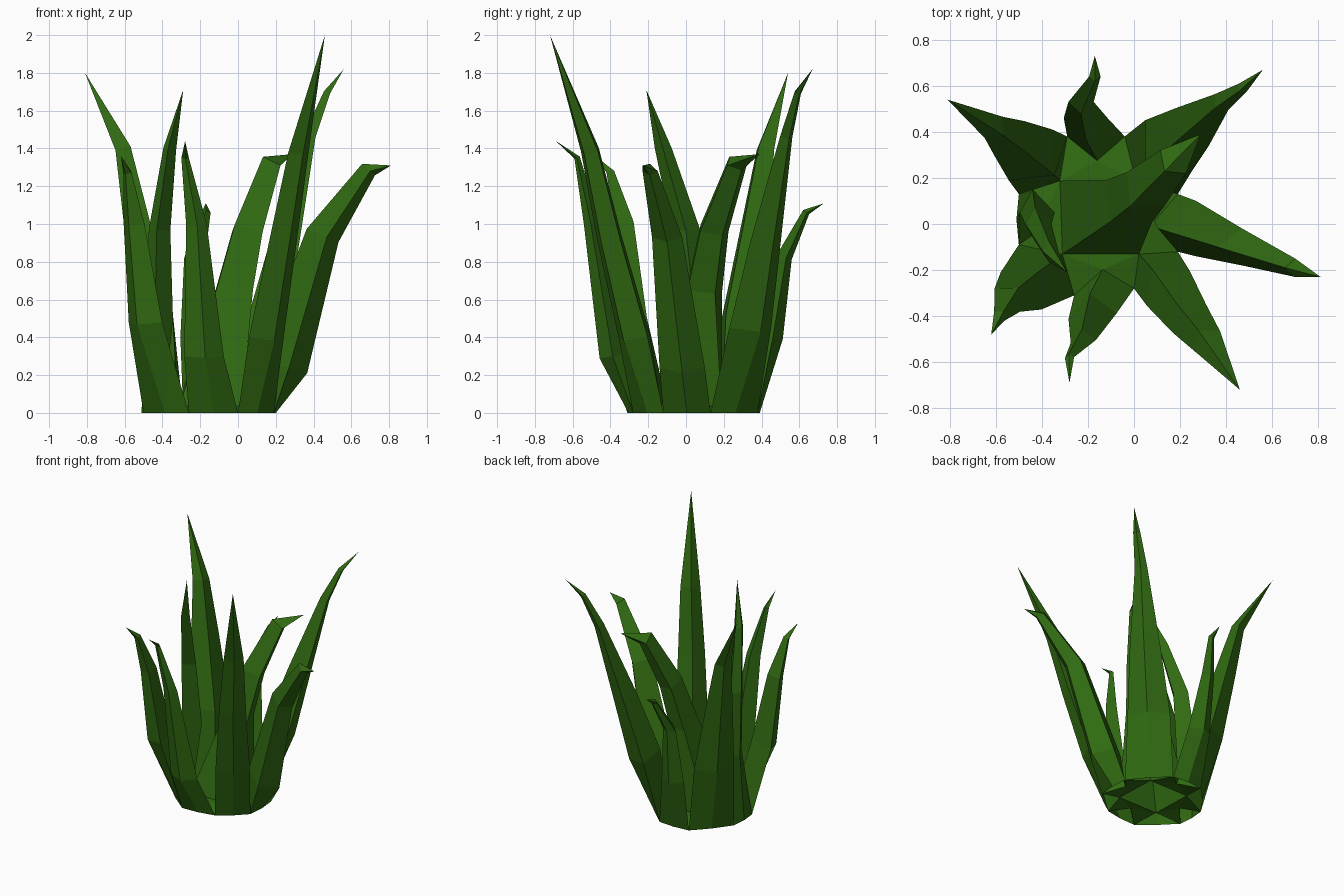
import bpy
import bmesh
from mathutils import Vector

default_cube = bpy.data.objects.get("Cube")
if default_cube:
    bpy.data.objects.remove(default_cube, do_unlink=True)

# One flat leaf colour
green = bpy.data.materials.new("leaf_green")
green.use_nodes = True
LEAF = (0.03, 0.145, 0.006, 1.0)
green.diffuse_color = LEAF
green.node_tree.nodes["Principled BSDF"].inputs["Base Color"].default_value = LEAF

CENTRE = Vector((-0.15, 0.03, 0.12))
INNER_DEPTH = 0.48
OUTER_DEPTH = 0.28


def finish(bm, name):
    """Turn a bmesh into a flat-shaded green object."""
    bmesh.ops.recalc_face_normals(bm, faces=bm.faces)
    mesh = bpy.data.meshes.new(name)
    bm.to_mesh(mesh)
    bm.free()
    mesh.materials.append(green)
    obj = bpy.data.objects.new(name, mesh)
    bpy.context.collection.objects.link(obj)


def blade(name, root, stations, tip, depth=1.0):
    """Loft from a four-point root through diamond sections (x, y, z, width) to a tip."""
    bm = bmesh.new()
    side = root[0] - root[2]
    side.z = 0
    side.normalize()
    outward = Vector((side.y, -side.x, 0))
    base = (root[0] + root[2]) / 2
    points = [base] + [Vector(s[:3]) for s in stations] + [Vector(tip)]
    rings = [[bm.verts.new(p) for p in root]]
    for i, station in enumerate(stations, start=1):
        width = station[3]
        normal = side.cross(points[i + 1] - points[i - 1]).normalized()
        if normal.dot(outward) < 0:
            normal.negate()
        section = (side * width / 2, normal * width * OUTER_DEPTH * depth,
                   -side * width / 2, -normal * width * INNER_DEPTH * depth)
        rings.append([bm.verts.new(points[i] + offset) for offset in section])
    end = bm.verts.new(tip)
    for i in range(4):
        j = (i + 1) % 4
        for lower, upper in zip(rings, rings[1:]):
            bm.faces.new((lower[i], lower[j], upper[j], upper[i]))
        bm.faces.new((rings[-1][i], rings[-1][j], end))
    finish(bm, name)


# Ground outline: each side carries one outer blade, counter-clockwise from the left
outline = [Vector((x, y, 0)) for x, y in (
    (0.19, -0.12), (0.19, 0.13), (-0.04, 0.38), (-0.29, 0.38),
    (-0.5, 0.13), (-0.5, -0.09), (-0.26, -0.31), (0, -0.28))]
count = len(outline)
middles = [(outline[i] + outline[(i + 1) % count]) / 2 for i in range(count)]
inners = [m.lerp(CENTRE, 0.3) for m in middles]
flat_centre = Vector((CENTRE.x, CENTRE.y, 0))
roots = [(outline[(i + 1) % count], middles[i].lerp(flat_centre, -0.03),
          outline[i], inners[i]) for i in range(count)]

# Small floor triangles that close the gaps between blade roots
bm = bmesh.new()
for i in range(count):
    j = (i + 1) % count
    bm.faces.new([bm.verts.new(p) for p in (outline[j], inners[i], inners[j])])
    if i % 2 == 0:
        bm.faces.new([bm.verts.new(p) for p in (inners[i - 1], inners[i], inners[j])])
bmesh.ops.remove_doubles(bm, verts=bm.verts, dist=0.001)
finish(bm, "root_floor")

# Outer blades
blade("left_blade", roots[0],
      [(0.27, -0.02, 0.24, 0.24), (0.47, -0.1, 0.93, 0.16),
       (0.7, -0.19, 1.28, 0.08)], (0.81, -0.23, 1.31), depth=1.5)
blade("back_left_blade", roots[1],
      [(0.15, 0.34, 0.45, 0.3), (0.25, 0.42, 0.9, 0.22),
       (0.38, 0.53, 1.46, 0.09), (0.47, 0.59, 1.69, 0.05)], (0.56, 0.67, 1.82))
blade("back_blade", roots[2],
      [(-0.21, 0.46, 0.4, 0.19), (-0.23, 0.53, 0.82, 0.11),
       (-0.17, 0.64, 1.06, 0.05)], (-0.17, 0.73, 1.11))
blade("back_right_blade", roots[3],
      [(-0.45, 0.3, 0.5, 0.29), (-0.54, 0.37, 1, 0.2),
       (-0.61, 0.42, 1.39, 0.12)], (-0.81, 0.54, 1.8))
blade("right_blade", roots[4],
      [(-0.44, 0.05, 0.5, 0.2), (-0.43, 0, 0.97, 0.15),
       (-0.37, -0.12, 1.4, 0.09)], (-0.29, -0.21, 1.71))
blade("front_right_blade", roots[5],
      [(-0.49, -0.29, 0.48, 0.24), (-0.55, -0.33, 1, 0.15),
       (-0.585, -0.4, 1.27, 0.06)], (-0.62, -0.48, 1.36))
blade("front_blade", roots[6],
      [(-0.18, -0.4, 0.3, 0.21), (-0.22, -0.51, 1, 0.11),
       (-0.28, -0.58, 1.35, 0.04)], (-0.28, -0.69, 1.44))
blade("front_left_blade", roots[7],
      [(0.15, -0.28, 0.4, 0.24), (0.24, -0.41, 0.92, 0.19),
       (0.32, -0.51, 1.38, 0.14)], (0.46, -0.72, 2))

# Broad inner blade rising from the middle, rooted on alternate inner points
blade("centre_blade", [inners[i] for i in (3, 1, 7, 5)],
      [(-0.02, 0.1, 0.65, 0.27), (0.05, 0.15, 0.96, 0.22),
       (0.17, 0.27, 1.31, 0.15)], (0.29, 0.39, 1.37))
